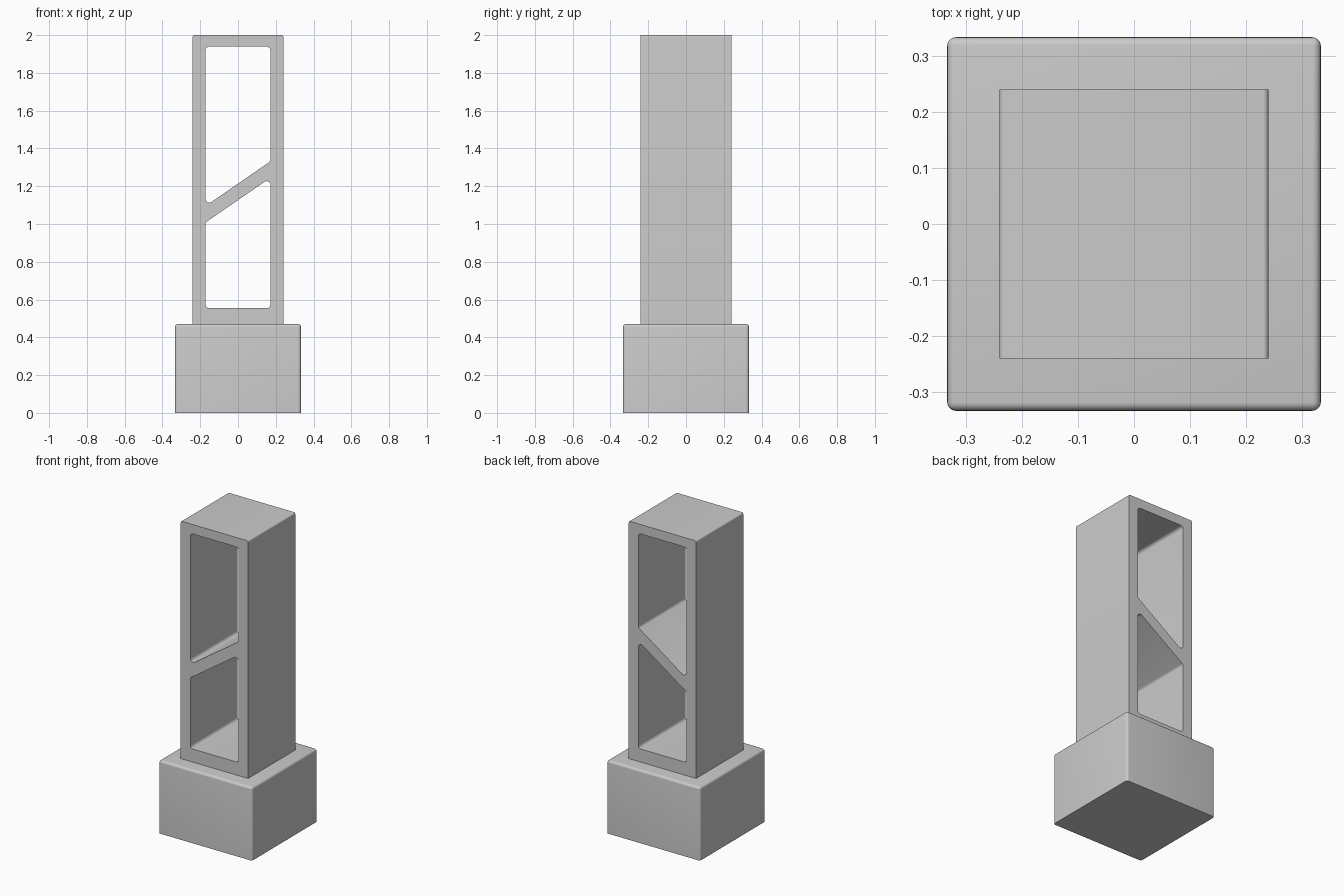
import bpy, bmesh, math
from mathutils import Vector, Matrix

if "Cube" in bpy.data.objects:
    bpy.data.objects.remove(bpy.data.objects["Cube"])

BASE, BASE_H = 0.333, 0.47      # half width and height of the plinth
HALF, TOP = 0.24, 2.0           # half width and top of the tower


def rounded(points, radii, steps=6):
    """Round each corner of a polygon with a tangent arc."""
    out, n = [], len(points)
    for i, r in enumerate(radii):
        p = Vector(points[i])
        a = (Vector(points[i - 1]) - p).normalized()
        b = (Vector(points[(i + 1) % n]) - p).normalized()
        if r == 0:
            out.append(p)
            continue
        half = a.angle(b) / 2
        centre = p + (a + b).normalized() * r / math.sin(half)
        start = p + a * r / math.tan(half) - centre
        end = p + b * r / math.tan(half) - centre
        sweep = start.angle_signed(end)
        for k in range(steps + 1):
            out.append(centre + Matrix.Rotation(-sweep * k / steps, 2) @ start)
    return out


def smooth(obj):
    bpy.ops.object.select_all(action='DESELECT')
    obj.select_set(True)
    bpy.context.view_layer.objects.active = obj
    if obj.type == 'CURVE':
        bpy.ops.object.convert(target='MESH')
        obj = bpy.context.object
    bpy.ops.object.shade_smooth_by_angle(angle=math.radians(30))


# Plinth: block with soft edges everywhere except underneath
bm = bmesh.new()
bmesh.ops.create_cube(bm, size=1)
for v in bm.verts:
    v.co = (v.co.x * 2 * BASE, v.co.y * 2 * BASE, (v.co.z + 0.5) * BASE_H)
soft = [e for e in bm.edges if max(v.co.z for v in e.verts) > 0.1]
bmesh.ops.bevel(bm, geom=soft, offset=0.015, segments=5, profile=0.5, affect='EDGES')
mesh = bpy.data.meshes.new("plinth")
bm.to_mesh(mesh)
bm.free()
plinth = bpy.data.objects.new("plinth", mesh)
bpy.context.collection.objects.link(plinth)
smooth(plinth)

# Tower: front outline with two windows split by a slanted bar
W = 0.172
outlines = [
    rounded([(-HALF, BASE_H), (HALF, BASE_H), (HALF, TOP), (-HALF, TOP)],
            [0, 0, 0.01, 0.01]),
    rounded([(-W, 1.095), (W, 1.332), (W, 1.939), (-W, 1.939)], [0.02] * 4),
    rounded([(-W, 0.554), (W, 0.554), (W, 1.245), (-W, 1.008)], [0.02] * 4),
]
curve = bpy.data.curves.new("tower_frame", 'CURVE')
curve.dimensions = '2D'
curve.fill_mode = 'BOTH'
curve.extrude = HALF
for pts in outlines:
    s = curve.splines.new('POLY')
    s.points.add(len(pts) - 1)
    for sp, p in zip(s.points, pts):
        sp.co = (p.x, p.y, 0, 1)
    s.use_cyclic_u = True
tower = bpy.data.objects.new("tower_frame", curve)
tower.rotation_euler.x = math.pi / 2
bpy.context.collection.objects.link(tower)
smooth(tower)
